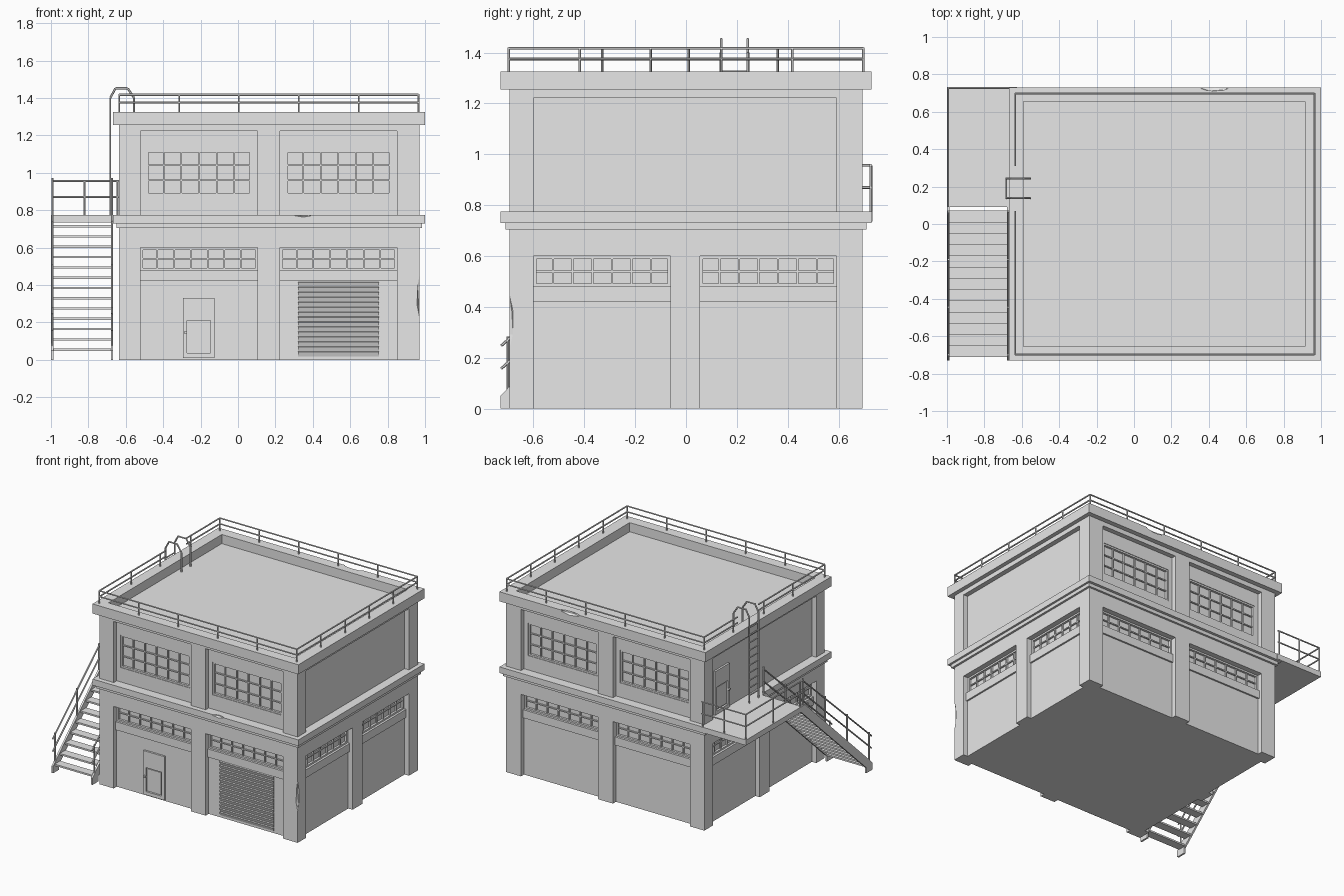
import bpy, bmesh
from mathutils import Vector, Matrix

if "Cube" in bpy.data.objects:
    bpy.data.objects.remove(bpy.data.objects["Cube"], do_unlink=True)

grey = bpy.data.materials.new("plain_grey")
grey.use_nodes = True
grey.diffuse_color = (0.8, 0.8, 0.8, 1)
grey.node_tree.nodes["Principled BSDF"].inputs["Base Color"].default_value = (0.8, 0.8, 0.8, 1)

X0, X1, Y = -0.635, 0.97, 0.695      # outer faces of the walls
PANEL, GLASS = -0.035, -0.055        # depths of bay panels and window panes
parts = {}


def bm_of(name):
    return parts.setdefault(name, bmesh.new())


def box(name, x0, x1, y0, y1, z0, z1):
    size = Vector((abs(x1 - x0), abs(y1 - y0), abs(z1 - z0)))
    mid = Vector((x0 + x1, y0 + y1, z0 + z1)) / 2
    bmesh.ops.create_cube(bm_of(name), size=1,
                          matrix=Matrix.Translation(mid) @ Matrix.Diagonal(size).to_4x4())


def bar(name, a, b, r=0.0055):
    a, b = Vector(a), Vector(b)
    turn = (b - a).to_track_quat('Z', 'Y').to_matrix().to_4x4()
    bmesh.ops.create_cone(bm_of(name), cap_ends=True, segments=6, radius1=r, radius2=r,
                          depth=(b - a).length, matrix=Matrix.Translation((a + b) / 2) @ turn)


def path(name, pts, r=0.0055):
    for a, b in zip(pts, pts[1:]):
        bar(name, a, b, r)


def wall_box(side, name, u0, u1, d0, d1, z0, z1):
    """Box on a wall: u runs along it, d points outwards from its face."""
    if side in ("front", "back"):
        s = -1 if side == "front" else 1
        box(name, u0, u1, s * (Y + d0), s * (Y + d1), z0, z1)
    elif side == "right":
        box(name, X1 + d0, X1 + d1, u0, u1, z0, z1)
    else:
        box(name, X0 - d0, X0 - d1, u0, u1, z0, z1)


def window(side, name, u0, u1, z0, z1, cols, rows, edge=0.012):
    top = PANEL - 0.004
    for a, b in ((u0, u0 + edge), (u1 - edge, u1)):
        wall_box(side, name, a, b, GLASS, top, z0, z1)
    for a, b in ((z0, z0 + edge), (z1 - edge, z1)):
        wall_box(side, name, u0, u1, GLASS, top, a, b)
    for i in range(1, cols):
        u = u0 + (u1 - u0) * i / cols
        wall_box(side, name, u - .004, u + .004, GLASS, top - .005, z0, z1)
    for i in range(1, rows):
        z = z0 + (z1 - z0) * i / rows
        wall_box(side, name, u0, u1, GLASS, top - .007, z - .004, z + .004)


def panel(side, u0, u1, z0, z1):
    wall_box(side, side + "_panels", u0, u1, GLASS - .01, PANEL, z0, z1)


# Core of the building, floor bands, ledge and parapet
box("core", X0 - GLASS, X1 + GLASS, -Y - GLASS, Y + GLASS, 0, 1.25)
box("lower_lintel_band", X0, X1, -Y, Y, 0.60, 0.72)
box("upper_lintel_band", X0, X1, -Y, Y, 1.222, 1.255)
box("ledge_moulding", X0 - .015, X1 + .015, -Y - .015, Y + .015, 0.705, 0.73)
box("ledge", X0 - .033, X1 + .03, -Y - .035, Y + .035, 0.73, 0.775)
for x in ((X0 - .033, -0.59), (0.915, X1 + .03)):
    box("parapet_sides", *x, -0.73, 0.73, 1.255, 1.325)
for s in (-1, 1):
    box("parapet_back" if s > 0 else "parapet_front", -0.59, 0.915, s * .655, s * .73, 1.255, 1.325)
box("roof", -0.6, 0.925, -0.665, 0.665, 1.23, 1.258)

# Corner and middle pilasters
for x in ((X0, -0.52), (0.85, X1)):
    for y in ((-Y, -0.6), (0.592, Y)):
        chipped = x[1] == X1 and y[0] == -Y
        box("chipped_pilaster" if chipped else "corner_pilasters", *x, *y, 0, 1.24)
for side in ("front", "back"):
    wall_box(side, "middle_pilasters", 0.105, 0.225, -0.07, 0, 0, 1.24)
for side in ("left", "right"):
    wall_box(side, "middle_pilasters", -0.06, 0.055, -0.07, 0, 0, 0.65)

# Bays: lower panel, sill and transom everywhere, big windows front and back
LONG, SHORT = ((-0.52, 0.105), (0.225, 0.85)), ((-0.6, -0.06), (0.055, 0.592))
for side in ("front", "back", "left", "right"):
    for u0, u1 in LONG if side in ("front", "back") else SHORT:
        panel(side, u0, u1, 0, 0.42)
        wall_box(side, side + "_sills", u0, u1, -0.07, PANEL + .012, 0.42, 0.48)
        window(side, side + "_transoms", u0, u1, 0.48, 0.6, 7, 2)
        if side in ("front", "back"):
            w0, w1 = u0 + .03, u1 - .032
            panel(side, u0, w0, 0.775, 1.222)
            panel(side, w1, u1, 0.775, 1.222)
            panel(side, w0, w1, 0.775, 0.88)
            panel(side, w0, w1, 1.12, 1.222)
            window(side, side + "_windows", w0, w1, 0.88, 1.12, 6, 3)
for side in ("left", "right"):
    panel(side, -0.6, 0.592, 0.775, 1.222)


# Doors: frame around a raised leaf with a knob
def door(side, u0, u1, z0):
    d, name = PANEL, side + "_door"
    for a, b in ((u0, u0 + .022), (u1 - .022, u1)):
        wall_box(side, name, a, b, d, d + .014, z0, z0 + .32)
    wall_box(side, name, u0, u1, d, d + .014, z0 + .2, z0 + .32)
    wall_box(side, name, u0, u1, d, d + .014, z0, z0 + .025)
    wall_box(side, name, u0 + .03, u1 - .03, d, d + .007, z0 + .033, z0 + .192)
    wall_box(side, name, u0 + .006, u0 + .022, d, d + .026, z0 + .13, z0 + .142)


door("front", -0.295, -0.125, 0.01)
door("left", 0.37, 0.54, 0.778)

# Roller shutter of tilted slats
for i in range(15):
    z = 0.032 + i * 0.0265
    m = (Matrix.Translation((0.5375, -Y - PANEL - .003, z)) @ Matrix.Rotation(0.35, 4, 'X')
         @ Matrix.Diagonal((0.435, 0.012, 0.025, 1)))
    bmesh.ops.create_cube(bm_of("roller_shutter"), size=1, matrix=m)

# Roof railing, open on the left where the ladder arrives
N, rx0, rx1, ry = "roof_railing", -0.635, 0.965, 0.697
for z in (1.375, 1.417):
    path(N, [(rx0, .07, z), (rx0, -ry, z), (rx1, -ry, z), (rx1, ry, z), (rx0, ry, z), (rx0, .31, z)])
posts = [(rx0 + (rx1 - rx0) * i / 5, s * ry) for i in range(6) for s in (-1, 1)]
posts += [(rx1, -ry + 2 * ry * i / 5) for i in range(1, 5)]
posts += [(rx0, y) for y in (-0.33, 0.01, 0.36)]
for x, y in posts:
    bar(N, (x, y, 1.32), (x, y, 1.417), .005)

# Landing with its railing
box("landing", -1.0, X0 + .01, 0.09, 0.733, 0.735, 0.775)
for z in (0.87, 0.957):
    path("landing_railing", [(-0.993, .09, z), (-0.993, .727, z), (X0, .727, z)])
for x, y in ((-.993, .1), (-.993, .41), (-.993, .727), (-.82, .727), (-.645, .727)):
    bar("landing_railing", (x, y, 0.77), (x, y, 0.957))

# Stairs: stringers, treads and handrails
for x in (-0.999, -0.68):
    bm = bm_of("stair_stringers")
    prof = [(-.73, 0), (-.73, .05), (-.69, .09), (.05, .775), (.095, .775), (.095, .735), (-.66, .04), (-.66, 0)]
    f = bm.faces.new([bm.verts.new((x, y, z)) for y, z in prof])
    ext = bmesh.ops.extrude_face_region(bm, geom=[f])
    bmesh.ops.translate(bm, vec=(0.013, 0, 0),
                        verts=[g for g in ext["geom"] if isinstance(g, bmesh.types.BMVert)])
    xr = x + .0065
    for up in (0, -0.09):
        bar("stair_railing", (xr, -.727, .247 + up), (xr, .07, .957 + up))
    for i in range(4):
        y = -0.7 + i * .255
        z = 0.06 + (y + .72) * .9
        bar("stair_railing", (xr, y, z - .01), (xr, y, z + .205))
for i in range(13):
    y, z = -0.712 + i * .06, 0.06 + i * .055
    box("stair_treads", -0.99, -0.675, y, y + .063, z - .012, z)

# Ladder with hooped tops over the parapet
hoop = [(-.683, .775), (-.683, 1.4), (-.655, 1.452), (-.59, 1.452), (-.555, 1.4), (-.555, 1.255)]
for y in (0.138, 0.243):
    path("ladder", [(x, y, z) for x, z in hoop], .006)
for i in range(10):
    z = 0.83 + i * .055
    bar("ladder", (-.683, .138, z), (-.683, .243, z), .005)


def link(name, bm):
    bmesh.ops.recalc_face_normals(bm, faces=bm.faces)
    me = bpy.data.meshes.new(name)
    bm.to_mesh(me)
    bm.free()
    me.materials.append(grey)
    ob = bpy.data.objects.new(name, me)
    bpy.context.collection.objects.link(ob)
    return ob


objs = {name: link(name, bm) for name, bm in parts.items()}


# Small chips knocked out of the edges
def chip(target, loc, size):
    bm = bmesh.new()
    bmesh.ops.create_icosphere(bm, subdivisions=1, radius=1,
                               matrix=Matrix.Translation(loc) @ Matrix.Diagonal((*size, 1)))
    cutter = link(target + "_chip_cutter", bm)
    cutter.hide_render = True
    cutter.hide_set(True)
    mod = objs[target].modifiers.new("chip", 'BOOLEAN')
    mod.operation, mod.object, mod.solver = 'DIFFERENCE', cutter, 'EXACT'


chip("chipped_pilaster", (X1, -Y, 0.34), (.014, .018, .11))
chip("ledge", (0.35, -0.73, 0.775), (.05, .02, .012))
chip("parapet_back", (0.43, 0.73, 1.325), (.09, .022, .02))
